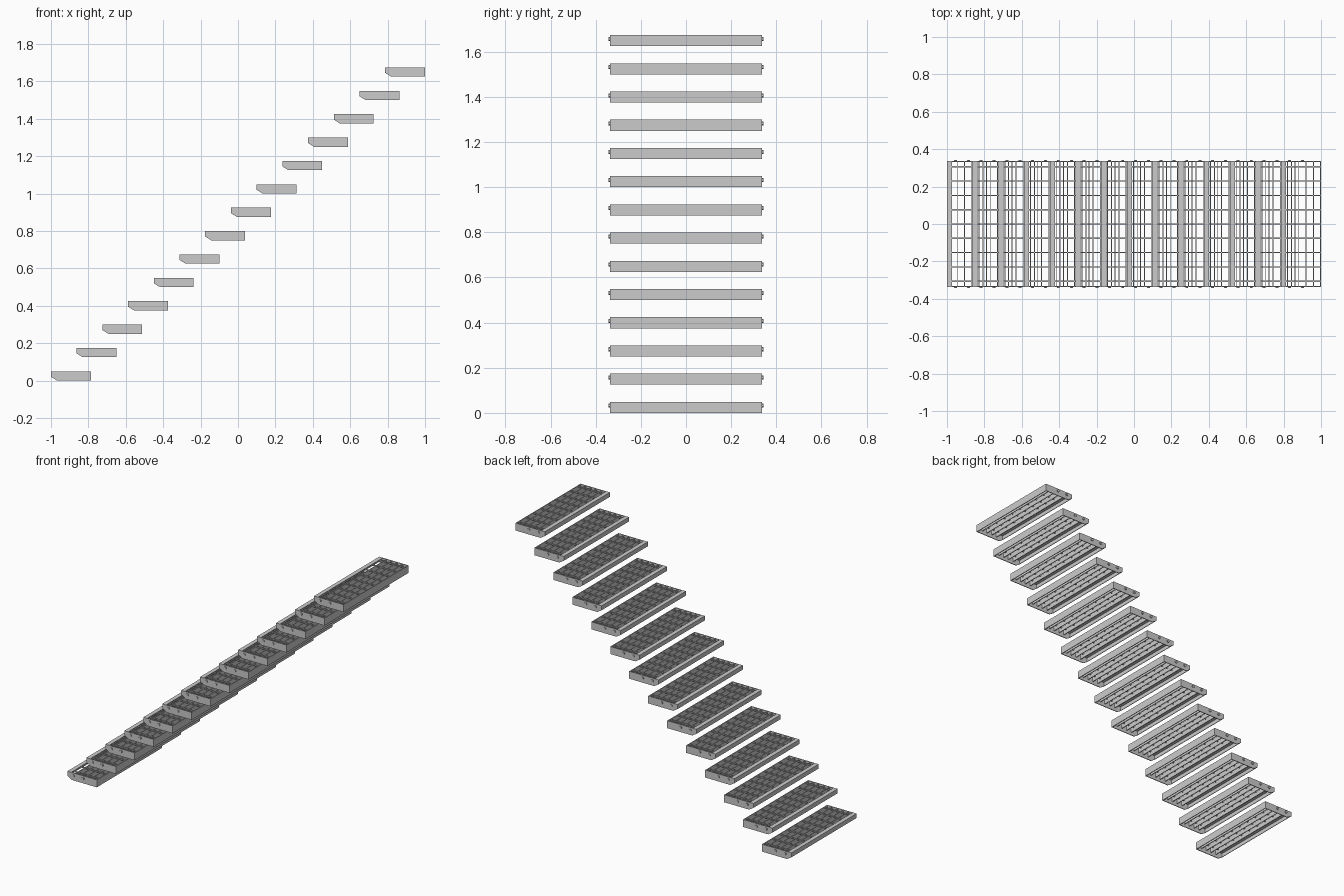
import bpy, bmesh, math
from mathutils import Matrix, Vector

if "Cube" in bpy.data.objects:
    bpy.data.objects.remove(bpy.data.objects["Cube"])

STEPS, W, H, HALF = 14, 0.213, 0.049, 0.337
DX, DZ = (2 - W) / 13, 0.125
T = 0.005


def box(bm, x0, x1, y0, y1, z0, z1):
    m = Matrix.Translation(((x0 + x1) / 2, (y0 + y1) / 2, (z0 + z1) / 2)) @ \
        Matrix.Diagonal((x1 - x0, y1 - y0, z1 - z0, 1))
    bmesh.ops.create_cube(bm, size=1, matrix=m)


def prism(bm, profile, y0, y1):
    # extrude an x-z outline along y
    f = bm.faces.new([bm.verts.new((x, y0, z)) for x, z in profile])
    r = bmesh.ops.extrude_face_region(bm, geom=[f])
    verts = [v for v in r["geom"] if isinstance(v, bmesh.types.BMVert)]
    bmesh.ops.translate(bm, verts=verts, vec=Vector((0, y1 - y0, 0)))


def finish(bm, name):
    bmesh.ops.recalc_face_normals(bm, faces=bm.faces)
    me = bpy.data.meshes.new(name)
    bm.to_mesh(me)
    bm.free()
    return me


parts = {}
inner = HALF - T

# end plates with the chamfered front corner
bm = bmesh.new()
outline = [(0, H), (W, H), (W, 0), (0.032, 0), (0, 0.02)]
for s in (-1, 1):
    prism(bm, outline, s * inner, s * HALF)
parts["end_plates"] = finish(bm, "end_plates")

# angle-section nosing along the front edge
bm = bmesh.new()
prism(bm, [(0, H), (0.027, H), (0.027, H - T), (T, H - T), (T, 0.019), (0, 0.02)],
      -inner, inner)
parts["nosing"] = finish(bm, "nosing")

# full-height back bar
bm = bmesh.new()
box(bm, W - T, W, -inner, inner, 0, H)
parts["back_bar"] = finish(bm, "back_bar")

# long bearing bars
bm = bmesh.new()
for i in range(4):
    x = 0.055 + i * 0.039
    box(bm, x - T / 2, x + T / 2, -inner, inner, H - 0.031, H - 0.001)
parts["bearing_bars"] = finish(bm, "bearing_bars")

# cross rods
bm = bmesh.new()
for i in range(-4, 5):
    y = i * 0.0765
    box(bm, 0.026, W - T, y - 0.003, y + 0.003, H - 0.009, H - 0.002)
parts["cross_rods"] = finish(bm, "cross_rods")

# hexagonal bolt heads
bm = bmesh.new()
for s in (-1, 1):
    for x in (0.045, 0.115):
        m = Matrix.Translation((x, s * (HALF + 0.002), 0.032)) @ Matrix.Rotation(math.pi / 2, 4, 'X')
        bmesh.ops.create_cone(bm, cap_ends=True, segments=6, radius1=0.009,
                              radius2=0.009, depth=0.009, matrix=m)
parts["bolts"] = finish(bm, "bolts")

# repeat the tread up the flight
for n in range(STEPS):
    for name, me in parts.items():
        ob = bpy.data.objects.new(f"tread_{n + 1}_{name}", me)
        ob.location = (-1 + n * DX, 0, n * DZ)
        bpy.context.collection.objects.link(ob)
